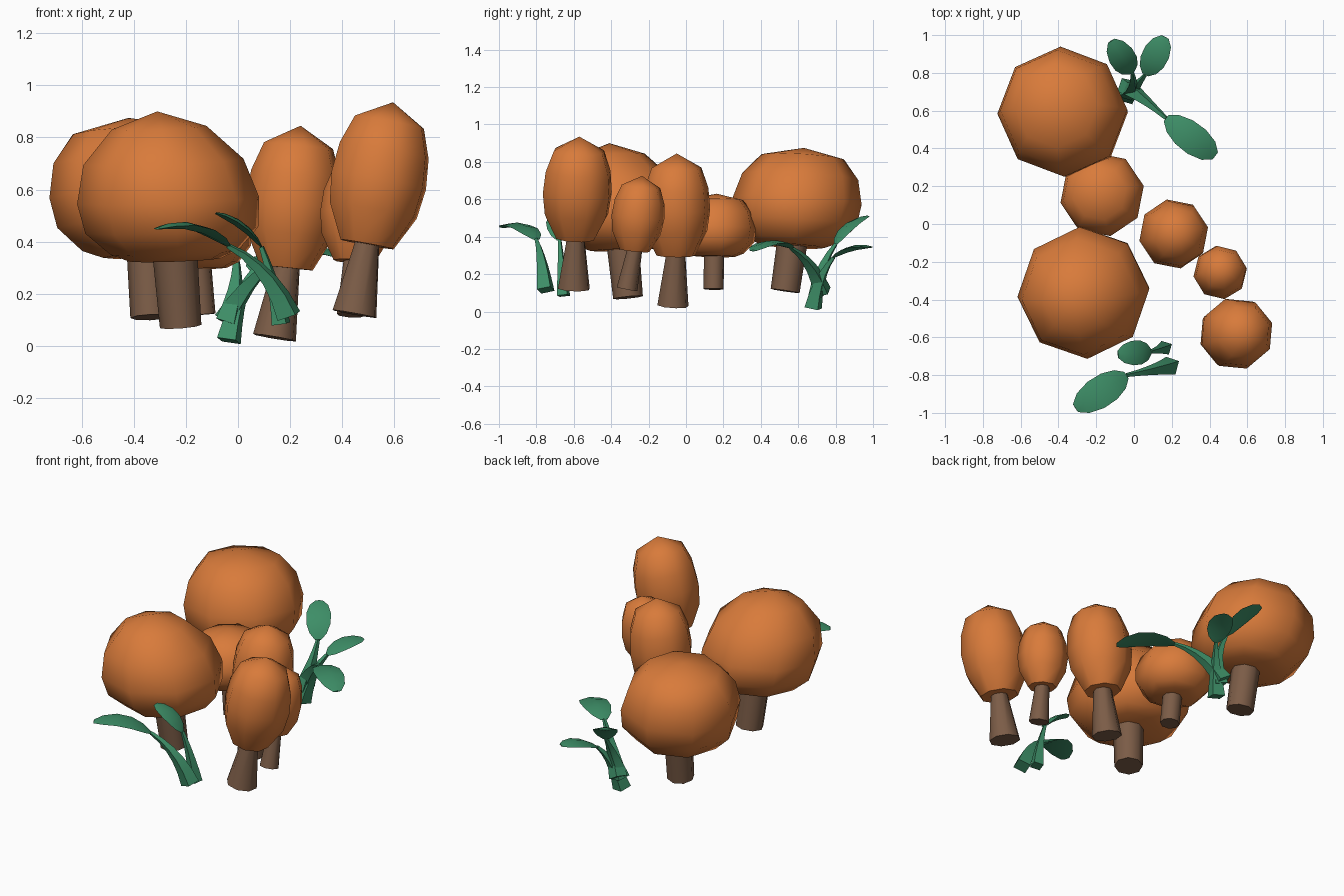
import bpy, bmesh, math
from mathutils import Vector

if "Cube" in bpy.data.objects:
    bpy.data.objects.remove(bpy.data.objects["Cube"])


def material(name, rgb):
    m = bpy.data.materials.new(name)
    m.diffuse_color = (*rgb, 1)
    m.use_nodes = True
    m.node_tree.nodes["Principled BSDF"].inputs["Base Color"].default_value = m.diffuse_color
    return m


ORANGE = material("orange_foliage", (0.69, 0.197, 0.043))
BROWN = material("brown_bark", (0.2, 0.108, 0.063))
GREEN = material("green_leaf", (0.047, 0.27, 0.135))


def loft(name, rings, mat, tip=None, tail=None, smooth=60):
    """Skin a list of equal rings; close each end with a point or a cap."""
    bm = bmesh.new()
    loops = [[bm.verts.new(p) for p in ring] for ring in rings]
    n = len(loops[0])
    for a, b in zip(loops, loops[1:]):
        for i in range(n):
            j = (i + 1) % n
            bm.faces.new((a[i], a[j], b[j], b[i]))
    for loop, point in ((loops[0], tail), (loops[-1], tip)):
        if point is None:
            bm.faces.new(loop)
        else:
            v = bm.verts.new(point)
            for i in range(n):
                bm.faces.new((loop[i], loop[(i + 1) % n], v))
    bmesh.ops.recalc_face_normals(bm, faces=bm.faces)
    # smooth shading, sharp only at strong corners
    for f in bm.faces:
        f.smooth = True
    for e in bm.edges:
        e.smooth = e.calc_face_angle(0) < math.radians(smooth)
    me = bpy.data.meshes.new(name)
    bm.to_mesh(me)
    bm.free()
    me.materials.append(mat)
    ob = bpy.data.objects.new(name, me)
    bpy.context.collection.objects.link(ob)
    return ob


def ring(center, axis, radius, turn=0, sides=8):
    """Polygon ring square to a leaning, mostly upright axis."""
    q = Vector((0, 0, 1)).rotation_difference(axis)
    return [center + q @ Vector((radius * math.cos(a), radius * math.sin(a), 0))
            for a in (turn + 2 * math.pi * i / sides for i in range(sides))]


WIDE = [(0, .5), (.06, .72), (.24, .96), (.46, 1), (.71, .9), (.91, .64)]
DOME = [(0, .5), (.05, .7), (.2, .95), (.4, 1), (.66, .88), (.89, .52)]
TALL = [(0, .56), (.24, .92), (.45, 1), (.66, .94), (.86, .73)]


def tree(name, foot, base, apex, radius, r_foot, r_top, profile, turn, tilt=1):
    foot, base, apex = Vector(foot), Vector(base), Vector(apex)
    # crown
    axis = apex - base
    normal = Vector((axis.x * tilt, axis.y * tilt, axis.z))
    loft(name + "_crown",
         [ring(base + axis * t, normal, radius * r, turn) for t, r in profile],
         ORANGE, tip=apex)
    # trunk
    up = base - foot
    top = base + up.normalized() * 0.05
    loft(name + "_trunk", [ring(foot, up, r_foot, turn), ring(top, up, r_top, turn)], BROWN)


tree("back_big_tree", (-.335, .53, .11), (-.345, .565, .35), (-.42, .63, .875),
     .345, .078, .082, WIDE, .03, .5)
tree("front_big_tree", (-.22, -.31, .075), (-.24, -.335, .33), (-.31, -.41, .9),
     .35, .08, .087, DOME, .06, .3)
tree("small_round_tree", (-.14, .147, .12), (-.155, .15, .295), (-.185, .165, .63),
     .225, .055, .055, WIDE, .2, .5)
tree("middle_tall_tree", (.14, -.07, .032), (.185, -.055, .3), (.24, -.05, .845),
     .186, .085, .047, TALL, .2)
tree("small_tall_tree", (.435, -.315, .12), (.445, -.275, .325), (.47, -.235, .725),
     .143, .057, .037, TALL, .15)
tree("front_tall_tree", (.447, -.6, .123), (.495, -.59, .39), (.595, -.57, .935),
     .193, .089, .042, TALL, .3)


def leaf_stem(name, p0, p1, p2, tip, width, arch, w0=.042):
    p0, p1, p2, tip = (Vector(p) for p in (p0, p1, p2, tip))
    # stem: four-sided tapering bend
    rings = []
    for i in range(6):
        t = i / 5
        c = (1 - t) ** 2 * p0 + 2 * t * (1 - t) * p1 + t * t * p2
        d = 2 * (1 - t) * (p1 - p0) + 2 * t * (p2 - p1)
        rings.append(ring(c, d, w0 * (1 - t) ** 1.2 + .011, .5, 4))
    loft(name + "_stem", rings, GREEN, smooth=40)
    # leaf: flat arched blade with rounded ends
    d = tip - p2
    side = Vector((-d.y, d.x, 0)).normalized()
    up = d.cross(side).normalized()
    blade = []
    for t, w in ((0, .25), (.14, .7), (.36, .97), (.62, 1), (.86, .75), (1, .3)):
        c = p2 + d * t + up * arch * 4 * t * (1 - t)
        s = side * width * w / 2
        h = up * .014 * w
        blade.append([c - s, c + h, c + s, c - h])
    loft(name + "_blade", blade, GREEN)


# back plant
leaf_stem("back_left_leaf", (-.04, .7, .09), (.01, .71, .24), (-.01, .8, .36),
          (-.12, .97, .51), .14, .025)
leaf_stem("back_right_leaf", (-.035, .68, .02), (.0, .71, .2), (.06, .79, .29),
          (.165, .99, .345), .14, .02)
leaf_stem("back_long_leaf", (-.045, .73, .105), (.05, .67, .28), (.17, .56, .34),
          (.43, .36, .325), .16, .035)
# front plant
leaf_stem("front_long_leaf", (.195, -.75, .115), (.12, -.77, .31), (-.04, -.8, .385),
          (-.31, -.975, .45), .165, .04)
leaf_stem("front_short_leaf", (.165, -.655, .085), (.14, -.665, .25), (.09, -.675, .38),
          (-.085, -.69, .51), .13, .02, .03)
